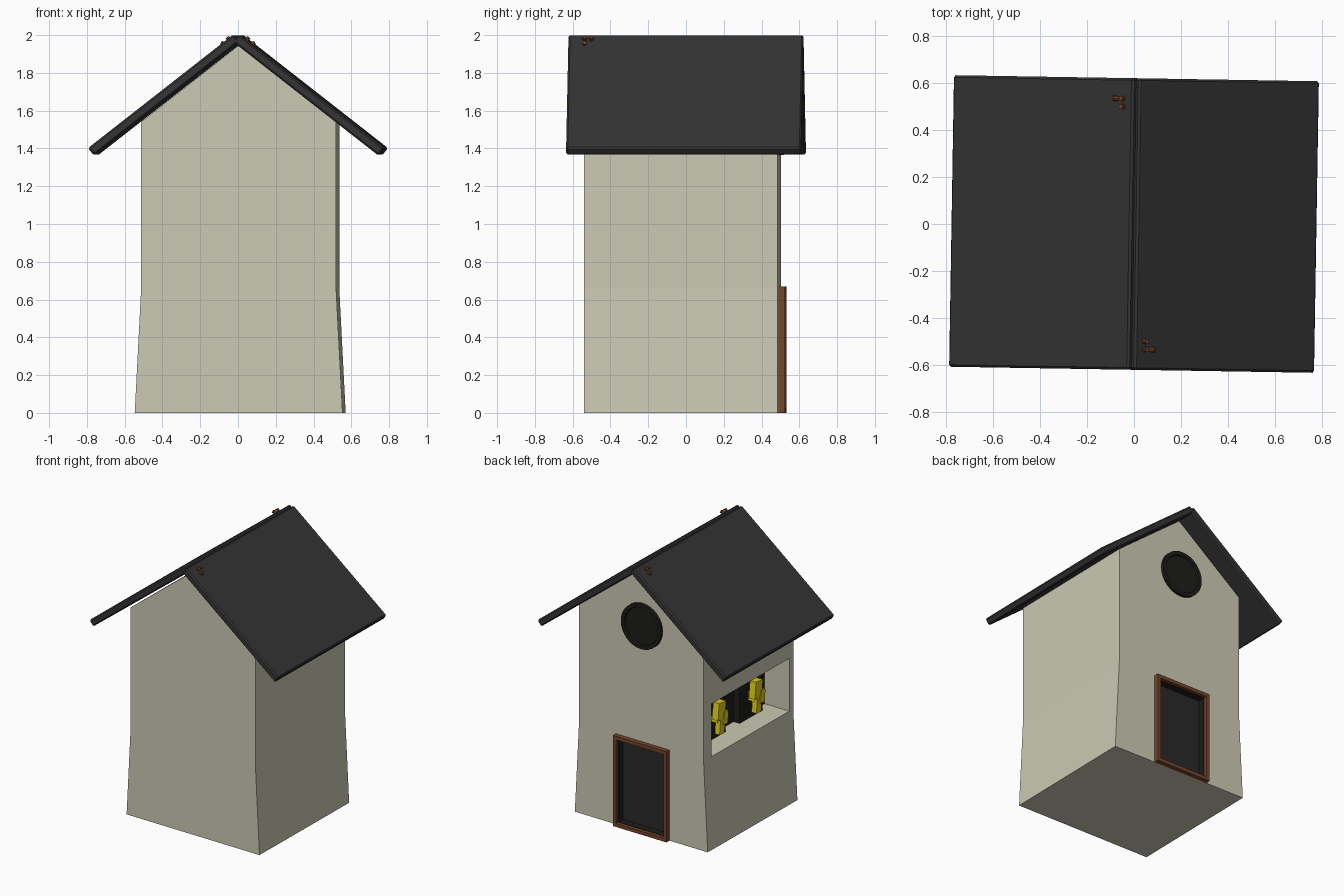
import bpy, bmesh
from math import pi, radians, atan2, hypot
from mathutils import Matrix, Vector

if "Cube" in bpy.data.objects:
    bpy.data.objects.remove(bpy.data.objects["Cube"])

TWIST = radians(-0.95)          # the whole model is turned very slightly
CX, CY, HALF_D = 0.012, -0.018, 0.512
BACK = CY + HALF_D              # plane of the wall with the door


def material(name, rgb):
    m = bpy.data.materials.new(name)
    m.diffuse_color = (*rgb, 1)
    m.use_nodes = True
    m.node_tree.nodes["Principled BSDF"].inputs["Base Color"].default_value = m.diffuse_color
    return m


WALL = material("wall_cream", (0.60, 0.59, 0.46))
ROOF = material("roof_dark", (0.035, 0.035, 0.035))
BLACK = material("black", (0.012, 0.012, 0.01))
DOOR = material("door_grey", (0.022, 0.022, 0.022))
WOOD = material("brown_wood", (0.18, 0.06, 0.025))
YELLOW = material("yellow", (0.75, 0.62, 0.01))


def finish(name, bm, mat=None, bevel=0.0):
    bmesh.ops.recalc_face_normals(bm, faces=bm.faces)
    me = bpy.data.meshes.new(name)
    bm.to_mesh(me)
    bm.free()
    ob = bpy.data.objects.new(name, me)
    bpy.context.collection.objects.link(ob)
    ob.rotation_euler.z = TWIST
    if mat:
        me.materials.append(mat)
    if bevel:
        b = ob.modifiers.new("bevel", 'BEVEL')
        b.width, b.segments = bevel, 1
    return ob


def add_box(bm, lo, hi, mat=Matrix()):
    lo, hi = Vector(lo), Vector(hi)
    m = mat @ Matrix.Translation((lo + hi) / 2) @ Matrix.Diagonal((*(hi - lo), 1))
    bmesh.ops.create_cube(bm, size=1, matrix=m)


def box(name, lo, hi, mat=None, bevel=0.0):
    bm = bmesh.new()
    add_box(bm, lo, hi)
    return finish(name, bm, mat, bevel)


def frame(name, x, z0, z1, w, y0, y1, mat):
    """Rectangular frame of four bars, outer half width x."""
    bm = bmesh.new()
    for s in (-1, 1):
        a, b = sorted((s * x, s * (x - w)))
        add_box(bm, (a, y0, z0), (b, y1, z1))
    for a in (z0, z1 - w):
        add_box(bm, (w - x, y0, a), (x - w, y1, a + w))
    return finish(name, bm, mat)


def cut(ob, cutter):
    cutter.hide_render = True
    cutter.hide_viewport = True
    cutter.display_type = 'WIRE'
    mod = ob.modifiers.new("cut", 'BOOLEAN')
    mod.operation, mod.solver, mod.object = 'DIFFERENCE', 'EXACT', cutter


# House body: gabled profile with a flared base
profile = [(-0.55, 0), (0.55, 0), (0.516, 0.66), (0.516, 1.54),
           (0, 1.945), (-0.516, 1.54), (-0.516, 0.66)]
bm = bmesh.new()
face = bm.faces.new([bm.verts.new((x + CX, CY - HALF_D, z)) for x, z in profile])
ext = bmesh.ops.extrude_face_region(bm, geom=[face])
bmesh.ops.translate(bm, vec=(0, 2 * HALF_D, 0),
                    verts=[v for v in ext["geom"] if isinstance(v, bmesh.types.BMVert)])
body = finish("house_body", bm, WALL)
cut(body, box("niche_cutter", (-0.8, -0.485, 0.665), (-0.28, 0.405, 1.055)))
cut(body, box("door_cutter", (-0.2, BACK - 0.06, 0.02), (0.2, 0.7, 0.65)))

# Roof: two slabs, the second being the first turned half way round
run, drop = 0.77, 0.602
pitch, length, thick = atan2(drop, run), hypot(run, drop), 0.05
slope = Matrix.Translation((0.014, 0, 2.004)) @ Matrix.Rotation(pitch, 4, 'Y')
for side, turn in (("right", 0), ("left", pi)):
    half = Matrix.Rotation(turn, 4, 'Z')
    bm = bmesh.new()
    add_box(bm, (0, -0.622, -thick), (length, 0.622, 0), half @ slope)
    finish(side + "_roof", bm, ROOF, 0.009)
    # Nails near the ridge
    bm = bmesh.new()
    for x, y, lean in ((0.05, -0.50, 0), (0.05, -0.535, 0), (0.085, -0.535, 0.5)):
        bmesh.ops.create_cone(bm, cap_ends=True, segments=8, radius1=0.011,
                              radius2=0.011, depth=0.04,
                              matrix=half @ slope @ Matrix.Translation((x, y, 0))
                              @ Matrix.Rotation(lean, 4, 'Y'))
    finish(side + "_roof_nails", bm, WOOD)

# Door: brown frame, dark lining and recessed panel
frame("door_frame", 0.222, 0, 0.67, 0.026, BACK - 0.01, BACK + 0.035, WOOD)
frame("door_lining", 0.2, 0.021, 0.649, 0.008, BACK - 0.058, BACK + 0.01, BLACK)
box("door_panel", (-0.195, BACK - 0.07, 0.022), (0.195, BACK - 0.04, 0.648), DOOR)

# Round window in the gable: disc and stepped rim
bm = bmesh.new()
to_back = Matrix.Rotation(-pi / 2, 4, 'X')
rings = []
for r, y in ((0.166, -0.01), (0.166, 0.022), (0.14, 0.022), (0.135, 0.01)):
    c = bmesh.ops.create_circle(bm, segments=32, radius=r,
                                matrix=Matrix.Translation((0, BACK + y, 1.53)) @ to_back)
    rings.append(c["verts"])
for a, b in zip(rings, rings[1:]):
    for i in range(32):
        j = (i + 1) % 32
        bm.faces.new((a[i], a[j], b[j], b[i]))
bm.faces.new(rings[-1])
finish("round_window", bm, BLACK)

# Serving niche: dark back wall and two dark cabinets carrying yellow taps
box("niche_back", (-0.30, -0.484, 0.666), (-0.281, 0.404, 1.054), BLACK)
for i, y in enumerate((-0.25, 0.17)):
    box(f"cabinet_{i + 1}", (-0.35, y - 0.14, 0.666), (-0.29, y + 0.12, 1.054), BLACK)
    bm = bmesh.new()
    tilt = (Matrix.Translation((-0.40, y, 0.83)) @ Matrix.Rotation(0.1, 4, 'X'))
    add_box(bm, (-0.025, -0.03, 0.0), (0.025, 0.05, 0.125), tilt)
    add_box(bm, (-0.03, -0.06, -0.04), (0.03, -0.01, 0.05), tilt)
    add_box(bm, (-0.02, -0.04, -0.11), (0.02, 0.015, 0.0), tilt)
    add_box(bm, (0.0, -0.02, -0.03), (0.055, 0.02, 0.04), tilt)
    finish(f"tap_{i + 1}", bm, YELLOW)
